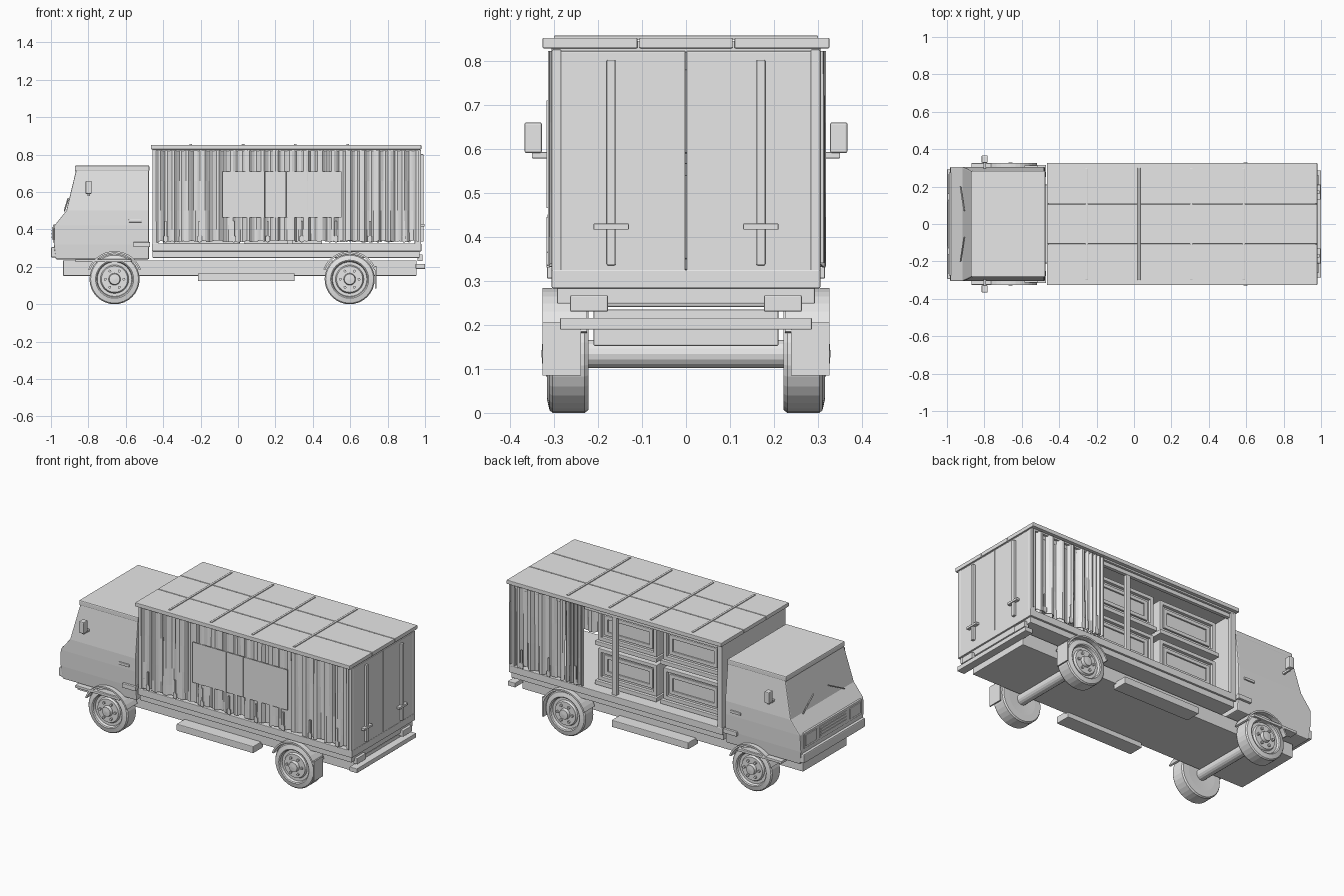
import bpy, bmesh, math, random
from mathutils import Vector

cube = bpy.data.objects.get("Cube")
if cube:
    bpy.data.objects.remove(cube, do_unlink=True)
random.seed(4)

grey = bpy.data.materials.new("plain_grey")
grey.use_nodes = True
grey.diffuse_color = (0.8, 0.8, 0.8, 1)
grey.node_tree.nodes["Principled BSDF"].inputs["Base Color"].default_value = (0.8, 0.8, 0.8, 1)


def finish(name, bm, bevel=0.0):
    bmesh.ops.recalc_face_normals(bm, faces=bm.faces)
    mesh = bpy.data.meshes.new(name)
    bm.to_mesh(mesh)
    bm.free()
    mesh.materials.append(grey)
    ob = bpy.data.objects.new(name, mesh)
    bpy.context.collection.objects.link(ob)
    if bevel:
        mod = ob.modifiers.new("soft_edges", "BEVEL")
        mod.width, mod.segments = bevel, 2
        mod.limit_method = "ANGLE"
    return ob


def box(name, xs, ys, zs, bevel=0.003):
    bm = bmesh.new()
    bmesh.ops.create_cube(bm, size=1)
    for v in bm.verts:
        v.co = [a + (b - a) * (c + 0.5) for (a, b), c in zip((xs, ys, zs), v.co)]
    return finish(name, bm, bevel)


def side_box(name, xs, ys, zs, bevel=0.003):
    """The same box on both sides of the truck."""
    for s, tag in ((1, "left"), (-1, "right")):
        box(f"{tag}_{name}", xs, sorted((s * ys[0], s * ys[1])), zs, bevel)


def loft(name, rings, closed=False, bevel=0.0):
    """Skin a list of closed rings of points."""
    bm = bmesh.new()
    loops = [[bm.verts.new(p) for p in ring] for ring in rings]
    pairs = list(zip(loops, loops[1:]))
    if closed:
        pairs.append((loops[-1], loops[0]))
    for a, b in pairs:
        for i in range(len(a)):
            j = (i + 1) % len(a)
            bm.faces.new((a[i], a[j], b[j], b[i]))
    if not closed:
        bm.faces.new(loops[0])
        bm.faces.new(loops[-1])
    return finish(name, bm, bevel)


def rod(name, a, b, radius, sides=8):
    a, b = Vector(a), Vector(b)
    side = (b - a).orthogonal().normalized()
    other = (b - a).normalized().cross(side)
    turn = [math.tau * i / sides for i in range(sides)]
    return loft(name, [[p + (side * math.cos(t) + other * math.sin(t)) * radius for t in turn]
                       for p in (a, b)])


# Cab: stacked rectangles (height, front x, half width)
BACK = -0.476
rows = [(0.24, -0.975, 0.295), (0.32, -0.985, 0.302), (0.42, -0.982, 0.306),
        (0.50, -0.918, 0.306), (0.72, -0.865, 0.282)]
loft("cab_body", [[(f, -w, z), (BACK, -w, z), (BACK, w, z), (f, w, z)] for z, f, w in rows],
     bevel=0.006)
box("cab_roof", (-0.872, -0.474), (-0.284, 0.284), (0.71, 0.742), 0.006)
box("front_bumper", (-1.0, -0.93), (-0.295, 0.295), (0.25, 0.305), 0.006)
box("grille_surround", (-0.99, -0.97), (-0.275, 0.275), (0.33, 0.425))
box("grille", (-0.994, -0.98), (-0.13, 0.13), (0.345, 0.41))
for k in range(3):
    box("grille_bar", (-0.997, -0.985), (-0.12, 0.12), (0.355 + 0.018 * k, 0.362 + 0.018 * k), 0)
side_box("headlamp", (-0.995, -0.98), (0.16, 0.265), (0.345, 0.412))
side_box("door_handle", (-0.585, -0.515), (0.295, 0.314), (0.438, 0.454))
side_box("cab_step", (-0.56, -0.47), (0.25, 0.316), (0.305, 0.332))
side_box("sill", (-0.87, -0.57), (0.27, 0.325), (0.225, 0.241))
side_box("mirror", (-0.815, -0.782), (0.327, 0.367), (0.59, 0.66), 0.005)
side_box("mirror_arm", (-0.805, -0.792), (0.285, 0.35), (0.578, 0.592), 0.002)
for s in (-1, 1):
    rod("wiper", (-0.928, 0.2 * s, 0.50), (-0.908, 0.07 * s, 0.565), 0.004, 6)

# Chassis and deck
box("chassis", (-0.935, 0.955), (-0.21, 0.21), (0.152, 0.235))
box("subframe", (-0.457, 0.97), (-0.293, 0.293), (0.248, 0.29))
box("deck", (-0.46, 0.98), (-0.305, 0.305), (0.283, 0.325))
box("underrun_bar", (0.95, 1.0), (-0.286, 0.286), (0.189, 0.216))
side_box("rear_lamp", (0.96, 0.987), (0.177, 0.263), (0.23, 0.267))
side_box("side_guard", (-0.215, 0.302), (0.19, 0.285), (0.123, 0.165), 0.004)

# Wheels: (radius, distance from the truck centre line)
tyre = [(0.02, 0.225), (0.09, 0.222), (0.128, 0.222), (0.134, 0.23), (0.134, 0.303),
        (0.128, 0.31), (0.102, 0.316), (0.096, 0.312), (0.092, 0.296), (0.076, 0.296),
        (0.07, 0.308), (0.032, 0.308), (0.028, 0.326), (0.004, 0.328)]
TURN = [math.tau * i / 32 for i in range(32)]
HUB = 0.134
for x, place in ((-0.66, "front"), (0.597, "rear")):
    rod(f"{place}_axle", (x, -0.23, HUB), (x, 0.23, HUB), 0.032, 16)
    for s in (-1, 1):
        loft(f"{place}_wheel", [[(x + r * math.cos(t), s * y, HUB + r * math.sin(t))
                                 for t in TURN] for r, y in tyre])
        for k in range(6):
            t = math.tau * k / 6
            px, pz = x + 0.05 * math.cos(t), HUB + 0.05 * math.sin(t)
            rod("wheel_nut", (px, s * 0.3, pz), (px, s * 0.318, pz), 0.008, 6)
        # Arch over the wheel
        arch = []
        for i in range(15):
            t = math.radians(20 + 10 * i)
            arch.append([(x + r * math.cos(t), s * y, HUB + r * math.sin(t))
                         for r, y in ((0.14, 0.225), (0.14, 0.326), (0.15, 0.326), (0.15, 0.225))])
        loft(f"{place}_wheel_arch", arch)
side_box("mud_flap", (0.732, 0.74), (0.238, 0.326), (0.085, 0.205), 0)

# Cargo box: front wall, posts, rails, rear doors
box("front_wall", (-0.457, -0.437), (-0.298, 0.298), (0.32, 0.825))
side_box("front_post", (-0.457, -0.425), (0.275, 0.304), (0.32, 0.825))
side_box("rear_post", (0.945, 0.978), (0.283, 0.305), (0.32, 0.825))
side_box("middle_post", (0.265, 0.295), (0.265, 0.29), (0.32, 0.825))
side_box("top_rail", (-0.45, 0.97), (0.27, 0.292), (0.795, 0.825))
side_box("rear_door", (0.952, 0.978), (0.001, 0.285), (0.31, 0.822))
side_box("lock_bar", (0.97, 0.993), (0.16, 0.18), (0.335, 0.802))
side_box("lock_handle", (0.97, 0.998), (0.13, 0.21), (0.416, 0.43), 0.002)

# Roof in three long panels with ribs across
box("roof_core", (-0.457, 0.972), (-0.305, 0.305), (0.818, 0.845))
for a, b in ((-0.326, -0.11), (-0.106, 0.106), (0.11, 0.326)):
    box("roof_panel", (-0.465, 0.98), (a, b), (0.828, 0.852))
for k in range(4):
    x = -0.253 + 0.28 * k
    box("roof_rib", (x - 0.007, x + 0.007), (-0.3, 0.3), (0.848, 0.857), 0.002)


# Folded curtains
def curtain(name, s, x0, x1, pitch, depth):
    bm = bmesh.new()
    count = round((x1 - x0) / pitch * 6)
    levels = [0.33, 0.40, 0.50, 0.66, 0.822]
    phase, points = 0, []
    for i in range(count + 1):
        x = x0 + (x1 - x0) * i / count
        lean, hem = random.uniform(-0.5, 0.5), random.uniform(0, 0.012)
        column = []
        for k, z in enumerate(levels):
            swing = math.sin(phase + lean * (1 - k / 4))
            y = 0.301 + depth * max(-0.9, min(0.9, 1.4 * swing))
            column.append(bm.verts.new((x, s * y, z + (hem if k == 0 else 0))))
        points.append(column)
        phase += math.tau / 6 * random.uniform(0.75, 1.25)
    for a, b in zip(points, points[1:]):
        for k in range(len(levels) - 1):
            bm.faces.new((a[k], b[k], b[k + 1], a[k + 1]))
    ob = finish(name, bm)
    mod = ob.modifiers.new("cloth", "SOLIDIFY")
    mod.thickness, mod.offset = 0.004, 0


curtain("right_curtain", -1, -0.44, 0.965, 0.075, 0.012)
curtain("left_curtain", 1, 0.6, 0.965, 0.075, 0.014)
curtain("left_curtain_gathered", 1, 0.475, 0.6, 0.025, 0.017)

# Blank sign panel on the closed curtain, slit into strips
edges = [-0.085, 0.143, 0.258, 0.37, 0.555]
for a, b in zip(edges, edges[1:]):
    box("sign_strip", (a + 0.001, b - 0.001), (-0.317, -0.311), (0.465, 0.71), 0)

# Curtain straps along the hem
for k in range(8):
    x = -0.387 + 0.182 * k
    strips = [-1] + ([1] if x > 0.48 else [])
    for s in strips:
        ys = sorted((s * 0.309, s * 0.317))
        box("strap", (x - 0.005, x + 0.005), ys, (0.33, 0.445), 0)
        box("strap_buckle", (x - 0.012, x + 0.012), ys, (0.335, 0.365), 0.002)

# Stacked crates on pallets
for a, b in ((0.045, 0.44), (-0.39, 0.0)):
    for base in (0.325, 0.565):
        box("pallet", (a - 0.01, b + 0.01), (-0.24, 0.235), (base, base + 0.025))
        low, high = base + 0.025, base + 0.215
        box("crate", (a, b), (-0.225, 0.2), (low, high))
        # Double frame on both long sides
        for m, d in ((0, 0.018), (0.035, 0.009)):
            side_box("crate_bottom_slat", (a + m, b - m), (0.195, 0.2 + d), (low + m, low + m + 0.022))
            side_box("crate_top_slat", (a + m, b - m), (0.195, 0.2 + d), (high - m - 0.022, high - m))
            for x in (a + m, b - m - 0.022):
                side_box("crate_upright", (x, x + 0.022), (0.195, 0.2 + d), (low + m, high - m))
